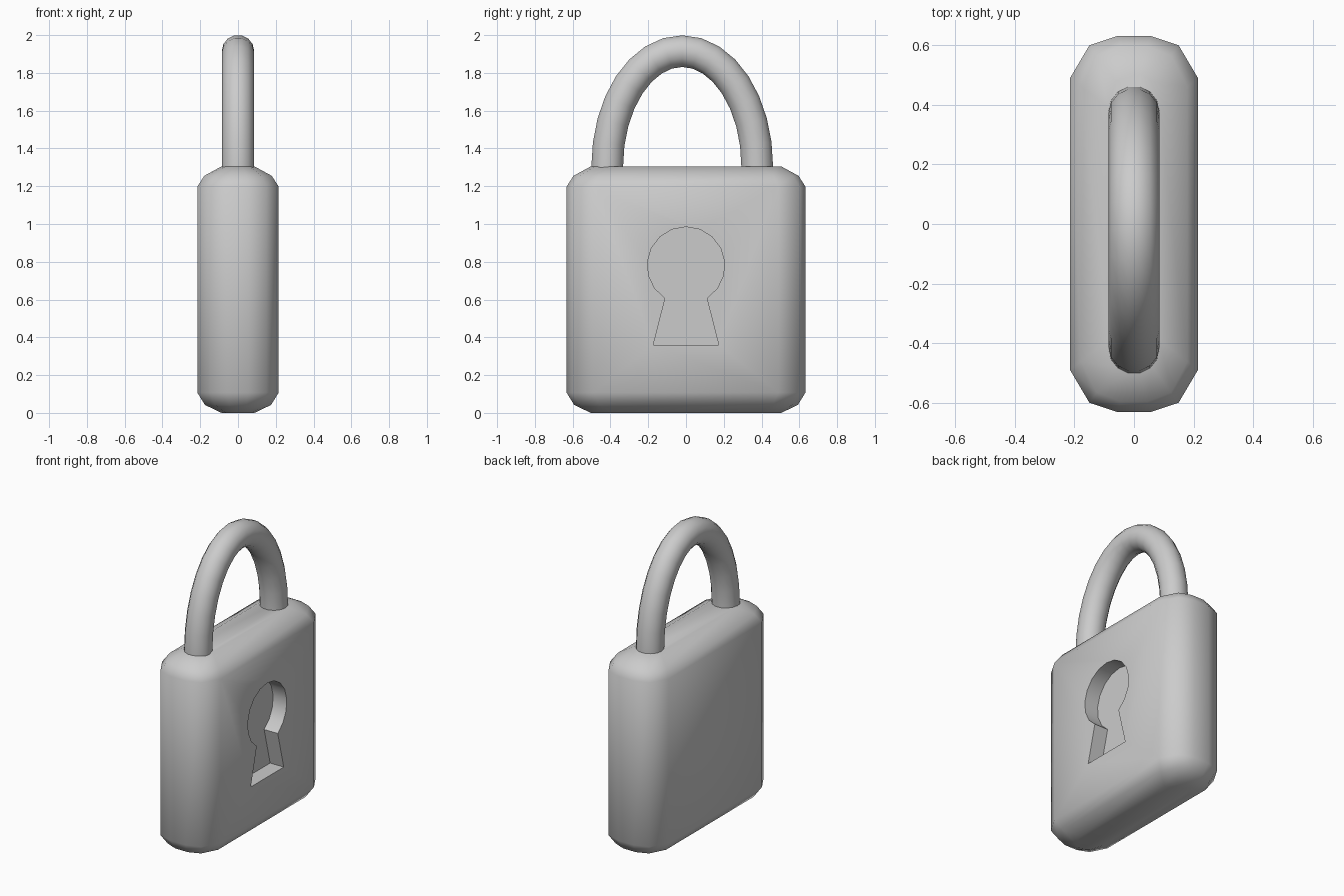
import bpy, bmesh
from math import sin, cos, pi, radians

if "Cube" in bpy.data.objects:
    bpy.data.objects.remove(bpy.data.objects["Cube"])


def make_object(name, bm):
    bmesh.ops.recalc_face_normals(bm, faces=bm.faces)
    mesh = bpy.data.meshes.new(name)
    bm.to_mesh(mesh)
    bm.free()
    obj = bpy.data.objects.new(name, mesh)
    bpy.context.collection.objects.link(obj)
    return obj


def smooth(obj, angle):
    bpy.ops.object.select_all(action='DESELECT')
    obj.select_set(True)
    bpy.context.view_layer.objects.active = obj
    bpy.ops.object.shade_smooth_by_angle(angle=radians(angle))


def loft(name, rings):
    bm = bmesh.new()
    loops = [[bm.verts.new(p) for p in ring] for ring in rings]
    n = len(loops[0])
    for a, b in zip(loops, loops[1:]):
        for i in range(n):
            j = (i + 1) % n
            bm.faces.new((a[i], a[j], b[j], b[i]))
    bm.faces.new(loops[0])
    bm.faces.new(loops[-1])
    return make_object(name, bm)


# Lock body: rounded plan, pulled in towards the top and bottom
def plan(inset, z):
    corner = [(0.215, 0.49), (0.15, 0.60), (0.055, 0.632)]
    sx, sy = 1 - inset / 0.215, 1 - inset / 0.632
    q = [(x * sx, y * sy) for x, y in corner]
    pts = q + [(-x, y) for x, y in reversed(q)]
    pts += [(-x, -y) for x, y in pts]
    return [(x, y, z) for x, y in pts]


body = loft("lock_body", [plan(i, z) for i, z in (
    (0.128, 0.0), (0.040, 0.042), (0.0, 0.107),
    (0.0, 1.198), (0.036, 1.255), (0.128, 1.305))])

# Keyhole recess in the right face
start = radians(-57.5)
sweep = pi - 2 * start
outline = [(0.205 * cos(start + sweep * k / 14),
            0.78 + 0.205 * sin(start + sweep * k / 14)) for k in range(15)]
outline += [(-0.173, 0.36), (0.173, 0.36)]
cutter = loft("keyhole_cutter", [[(x, y, z) for y, z in outline] for x in (0.115, 0.4)])
mod = body.modifiers.new("keyhole", 'BOOLEAN')
mod.operation = 'DIFFERENCE'
mod.solver = 'EXACT'
mod.object = cutter
bpy.context.view_layer.objects.active = body
bpy.ops.object.modifier_apply(modifier=mod.name)
bpy.data.objects.remove(cutter)
smooth(body, 55)

# Shackle: round bar swept along a half ellipse
path = [(0.377, 1.25)]
path += [(-0.02 + 0.397 * cos(pi * k / 16), 1.305 + 0.61 * sin(pi * k / 16))
         for k in range(17)]
path += [(-0.417, 1.25)]
curve = bpy.data.curves.new("shackle", 'CURVE')
curve.dimensions = '3D'
curve.bevel_depth = 0.086
curve.bevel_resolution = 5
curve.use_fill_caps = True
spline = curve.splines.new('POLY')
spline.points.add(len(path) - 1)
for p, (y, z) in zip(spline.points, path):
    p.co = (0, y, z, 1)
shackle = bpy.data.objects.new("shackle", curve)
bpy.context.collection.objects.link(shackle)
bpy.ops.object.select_all(action='DESELECT')
shackle.select_set(True)
bpy.context.view_layer.objects.active = shackle
bpy.ops.object.convert(target='MESH')
smooth(bpy.context.view_layer.objects.active, 50)
